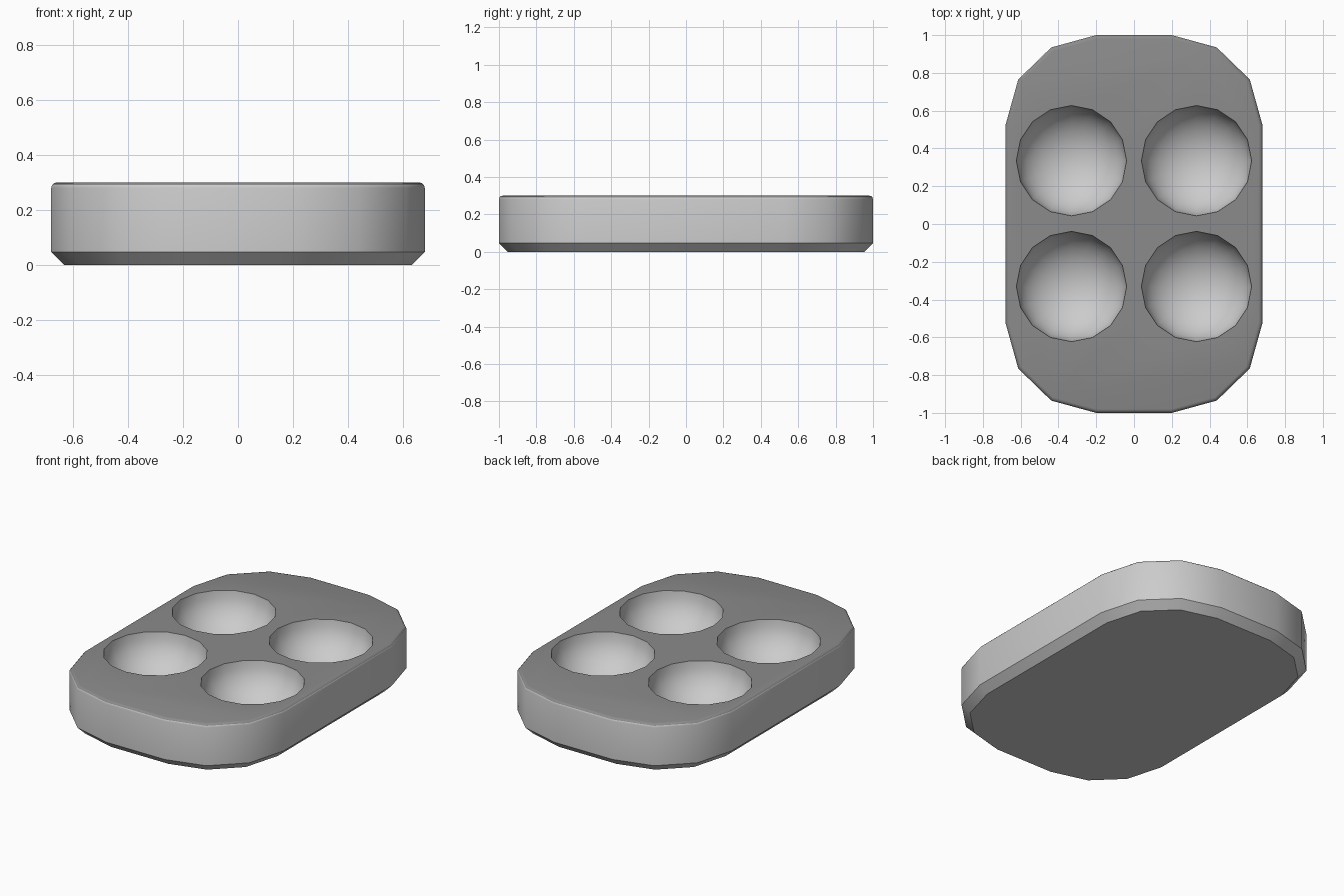
import bpy, bmesh, math
from mathutils import Matrix

if "Cube" in bpy.data.objects:
    bpy.data.objects.remove(bpy.data.objects["Cube"])


def make_object(name, bm):
    bmesh.ops.recalc_face_normals(bm, faces=bm.faces)
    mesh = bpy.data.meshes.new(name)
    bm.to_mesh(mesh)
    bm.free()
    obj = bpy.data.objects.new(name, mesh)
    bpy.context.collection.objects.link(obj)
    return obj


def make_material(name, grey):
    mat = bpy.data.materials.new(name)
    mat.diffuse_color = (grey, grey, grey, 1)
    mat.use_nodes = True
    mat.node_tree.nodes["Principled BSDF"].inputs["Base Color"].default_value = mat.diffuse_color
    return mat


H = 0.30

# Tray body: mirrored quarter outline, extruded
quarter = [(0.68, 0.525), (0.613, 0.765), (0.438, 0.935), (0.2, 1.0)]
half = quarter + [(-x, y) for x, y in reversed(quarter)]
outline = half + [(-x, -y) for x, y in half]
bm = bmesh.new()
base = bm.faces.new([bm.verts.new((x, y, 0)) for x, y in outline])
ext = bmesh.ops.extrude_face_region(bm, geom=[base], use_keep_orig=True)
for v in ext["geom"]:
    if isinstance(v, bmesh.types.BMVert):
        v.co.z = H
bmesh.ops.recalc_face_normals(bm, faces=bm.faces)


# Chamfered foot and rounded top edge
def bevel_rim(z, size, segments):
    rim = [e for e in bm.edges if all(abs(v.co.z - z) < 1e-5 for v in e.verts)]
    bmesh.ops.bevel(bm, geom=rim, offset=size, segments=segments,
                    profile=0.5, affect='EDGES')


bevel_rim(0, 0.046, 1)
bevel_rim(H, 0.02, 3)
tray = make_object("tray", bm)

# Four round wells, cut with bowl shapes
R, DEPTH = 0.292, 0.24
bm = bmesh.new()
for x in (-0.331, 0.331):
    for y in (-0.331, 0.335):
        bmesh.ops.create_uvsphere(
            bm, u_segments=16, v_segments=16, radius=1,
            matrix=Matrix.Translation((x, y, H + 0.001)) @ Matrix.Diagonal((R, R, DEPTH, 1)))
cutter = make_object("well_cutter", bm)
cutter.hide_render = True

cut = tray.modifiers.new("wells", 'BOOLEAN')
cut.operation = 'DIFFERENCE'
cut.solver = 'EXACT'
cut.object = cutter
bpy.context.view_layer.objects.active = tray
tray.select_set(True)
bpy.ops.object.modifier_apply(modifier=cut.name)
bpy.data.objects.remove(cutter)

# Mid-grey body and wells, dark top surface
mesh = tray.data
mesh.materials.clear()
mesh.materials.append(make_material("mid_grey", 0.54))
mesh.materials.append(make_material("dark_grey", 0.26))
for p in mesh.polygons:
    lowest = min(mesh.vertices[i].co.z for i in p.vertices)
    p.material_index = 1 if lowest > H - 0.012 else 0
bpy.ops.object.shade_smooth_by_angle(angle=math.radians(35))
